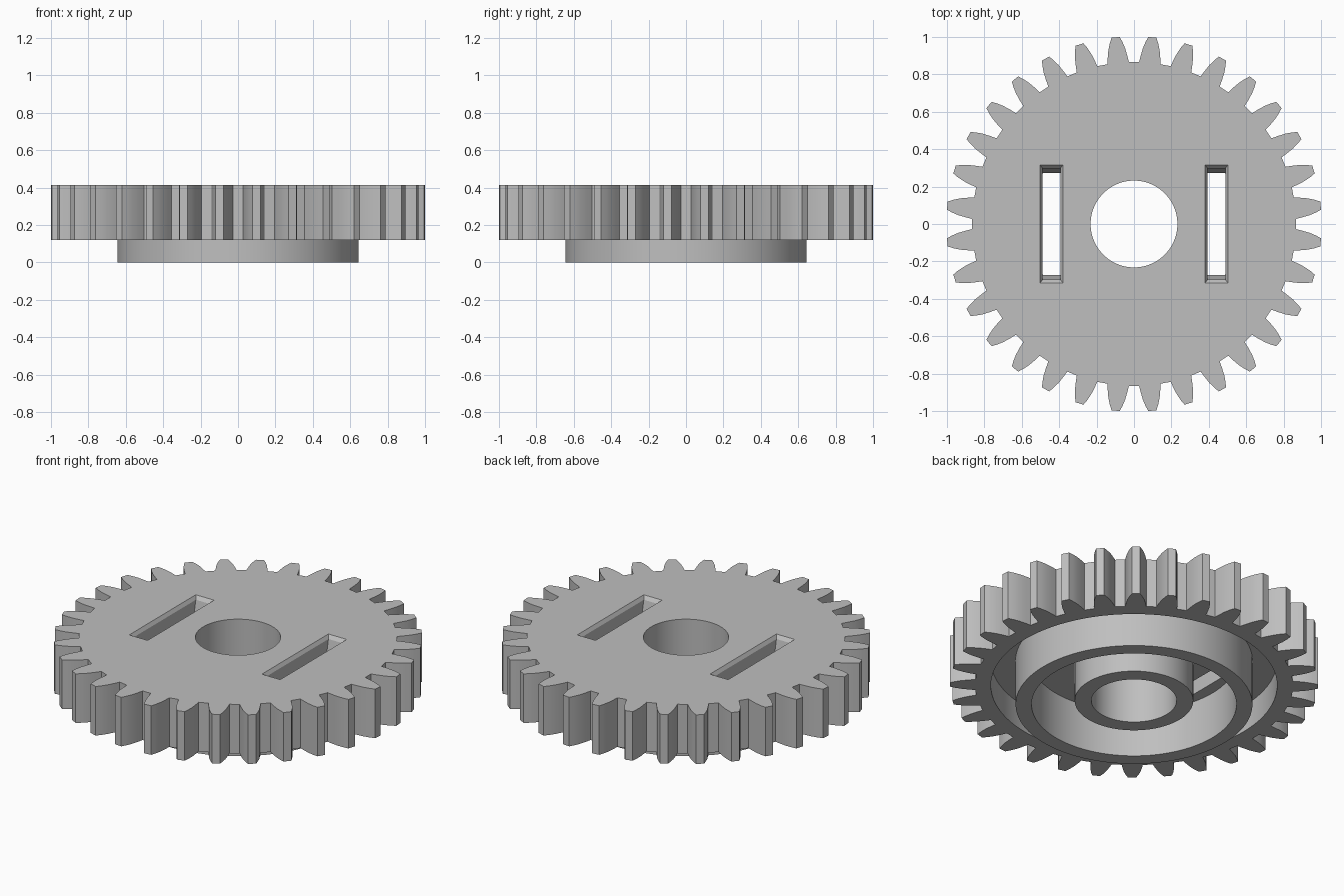
import bpy, bmesh
from math import sin, cos, pi, radians

cube = bpy.data.objects.get("Cube")
if cube:
    bpy.data.objects.remove(cube, do_unlink=True)

TEETH = 32
BOTTOM, TOP, WEB = 0.12, 0.415, 0.28   # toothed rim and underside of the web
BORE = 0.232

grey = bpy.data.materials.new("plain grey")
grey.use_nodes = True
colour = (0.52, 0.52, 0.52, 1)
grey.diffuse_color = colour
grey.node_tree.nodes["Principled BSDF"].inputs["Base Color"].default_value = colour


def circle(radius, z, sides=96):
    return [(radius * cos(2 * pi * i / sides), radius * sin(2 * pi * i / sides), z)
            for i in range(sides)]


def rectangle(x, half_x, half_y, z):
    return [(x + sx * half_x, sy * half_y, z) for sx, sy in ((-1, -1), (1, -1), (1, 1), (-1, 1))]


def loft(name, rings, closed=False):
    """Skin a stack of matching rings; cap the ends, or join last to first."""
    bm = bmesh.new()
    loops = [[bm.verts.new(p) for p in ring] for ring in rings]
    pairs = list(zip(loops, loops[1:]))
    if closed:
        pairs.append((loops[-1], loops[0]))
    else:
        bm.faces.new(loops[0][::-1])
        bm.faces.new(loops[-1])
    n = len(loops[0])
    for a, b in pairs:
        for i in range(n):
            j = (i + 1) % n
            bm.faces.new((a[i], a[j], b[j], b[i]))
    bmesh.ops.recalc_face_normals(bm, faces=bm.faces[:])
    mesh = bpy.data.meshes.new(name)
    bm.to_mesh(mesh)
    bm.free()
    mesh.materials.append(grey)
    obj = bpy.data.objects.new(name, mesh)
    bpy.context.collection.objects.link(obj)
    return obj


def tube(name, inner, outer, low, high):
    return loft(name, [circle(inner, low), circle(outer, low),
                       circle(outer, high), circle(inner, high)], closed=True)


def activate(obj):
    bpy.ops.object.select_all(action='DESELECT')
    obj.select_set(True)
    bpy.context.view_layer.objects.active = obj


def cut(target, cutter):
    cutter.hide_render = True
    mod = target.modifiers.new("cut", 'BOOLEAN')
    mod.operation = 'DIFFERENCE'
    mod.solver = 'EXACT'
    mod.object = cutter
    activate(target)
    bpy.ops.object.modifier_apply(modifier=mod.name)
    bpy.data.objects.remove(cutter, do_unlink=True)


# Toothed wheel: curved flanks given as radius and half angle in degrees
flank = [(0.866, 3.8), (0.90, 3.35), (0.94, 2.75), (0.975, 2.0), (1.003, 1.25)]
tooth = [(r, -a) for r, a in flank] + [(r, a) for r, a in reversed(flank)]
outline = []
for t in range(TEETH):
    middle = (t + 0.5) * 2 * pi / TEETH
    outline += [(r * cos(middle + radians(a)), r * sin(middle + radians(a)))
                for r, a in tooth]
wheel = loft("toothed_wheel", [[(x, y, z) for x, y in outline] for z in (BOTTOM, TOP)])

# Recess below the web and the central bore
cut(wheel, loft("recess_cutter", [circle(0.78, 0), circle(0.78, WEB)]))
cut(wheel, loft("bore_cutter", [circle(BORE, 0), circle(BORE, TOP + 0.1)]))

# Two slots through the web with chamfered upper edges
for side in (-1, 1):
    x = side * 0.441
    cut(wheel, loft("slot_cutter", [
        rectangle(x, 0.047, 0.272, WEB - 0.05),
        rectangle(x, 0.047, 0.272, WEB),
        rectangle(x, 0.048, 0.298, TOP - 0.02),
        rectangle(x, 0.061, 0.316, TOP),
        rectangle(x, 0.061, 0.316, TOP + 0.1)]))

# Round collar and central hub under the web
collar = tube("lower_collar", 0.558, 0.645, 0, WEB)
hub = tube("central_hub", BORE, 0.323, 0.025, WEB)

for part in (wheel, collar, hub):
    activate(part)
    bpy.ops.object.shade_smooth_by_angle(angle=radians(25))
